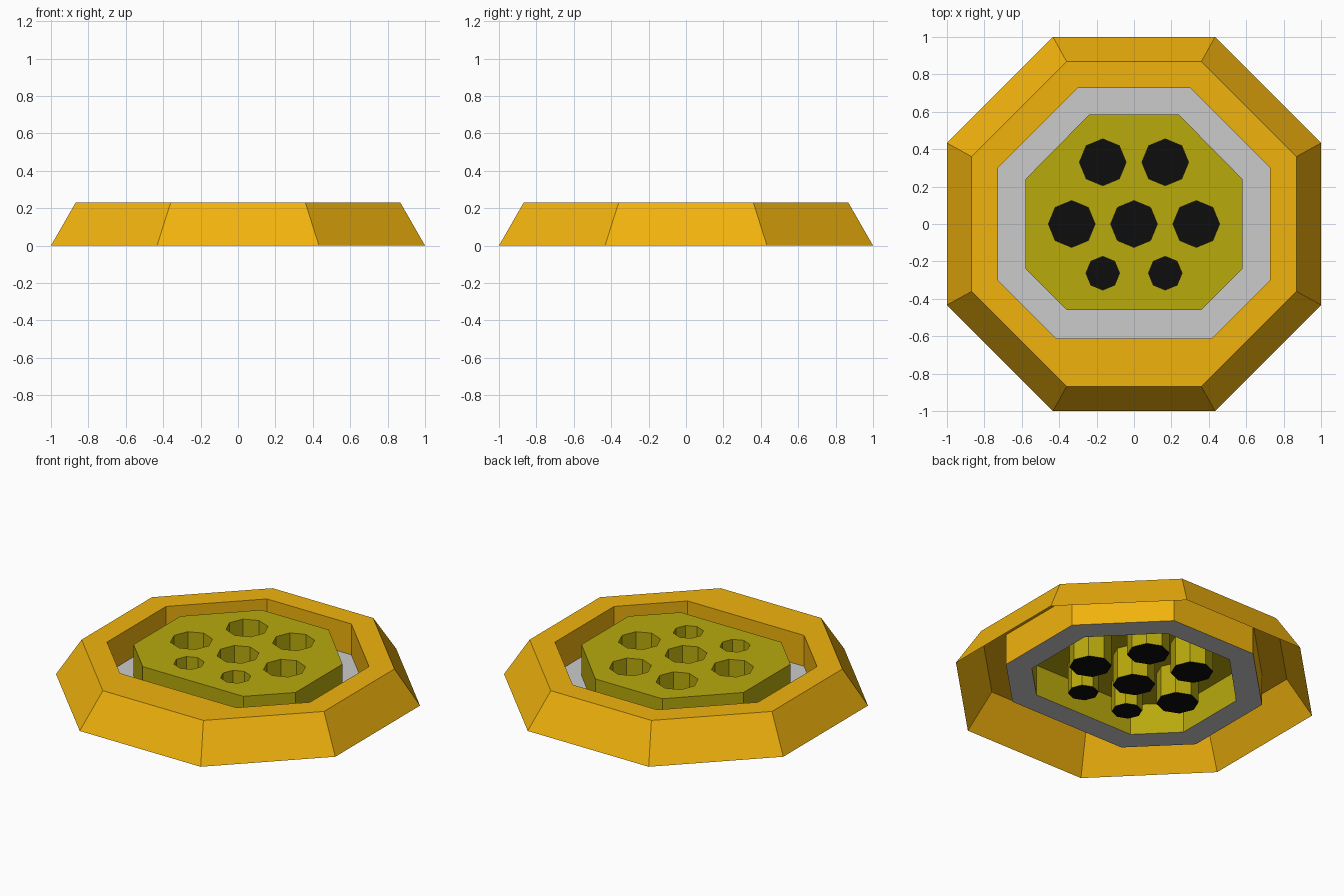
import bpy, bmesh, math

if "Cube" in bpy.data.objects:
    bpy.data.objects.remove(bpy.data.objects["Cube"])

TOP, FLOOR = 0.23, 0.03


def material(name, rgb):
    m = bpy.data.materials.new(name)
    m.diffuse_color = (*rgb, 1)
    m.use_nodes = True
    m.node_tree.nodes["Principled BSDF"].inputs["Base Color"].default_value = m.diffuse_color
    return m


def octagon(a, h, front, fh):
    """Counter-clockwise octagon: apothem a, half side h, front edge at y=-front with half width fh."""
    return [(fh, -front), (a, -h), (a, h), (h, a),
            (-h, a), (-a, h), (-a, -h), (-fh, -front)]


def circle(x, y, r):
    return [(x + r * math.cos(i * math.pi / 4), y + r * math.sin(i * math.pi / 4))
            for i in range(8)]


def loop(bm, pts, z):
    return [bm.verts.new((x, y, z)) for x, y in pts]


def bridge(bm, lower, upper):
    n = len(lower)
    for i in range(n):
        j = (i + 1) % n
        bm.faces.new((lower[i], lower[j], upper[j], upper[i]))


def finish(bm, name, mat=None):
    me = bpy.data.meshes.new(name)
    bm.to_mesh(me)
    bm.free()
    ob = bpy.data.objects.new(name, me)
    bpy.context.collection.objects.link(ob)
    if mat:
        me.materials.append(mat)
    return ob


def skin(name, levels, mat=None):
    """Open shell through a series of (outline, z) levels."""
    bm = bmesh.new()
    loops = [loop(bm, p, z) for p, z in levels]
    for a, b in zip(loops, loops[1:]):
        bridge(bm, a, b)
    finish(bm, name, mat)


orange = material("orange", (0.88, 0.45, 0.004))
olive = material("olive", (0.48, 0.40, 0.004))
black = material("black", (0.004, 0.004, 0.004))

base = octagon(1.0, 0.433, 1.0, 0.433)
rim = octagon(0.868, 0.36, 0.868, 0.36)
well = octagon(0.727, 0.302, 0.612, 0.417)
plate = octagon(0.58, 0.24, 0.46, 0.36)
plate[3:5] = [(0.24, 0.585), (-0.24, 0.585)]

# Sloped outer housing with the wall of the recess, open underneath
skin("housing", [(base, 0), (rim, TOP), (well, TOP), (well, FLOOR)], orange)

# Grey floor of the recess
skin("recess_floor", [(well, FLOOR), (plate, FLOOR)])

# Raised plate pierced by octagonal holes
holes = [(0, 0, 0.125)]
for s in (-1, 1):
    holes += [(s * 0.333, 0, 0.125), (s * 0.167, 0.33, 0.125), (s * 0.167, -0.263, 0.09)]

bm = bmesh.new()
low, high = loop(bm, plate, FLOOR), loop(bm, plate, TOP)
bridge(bm, low, high)
rings = [high]
for h in holes:
    top, bottom = loop(bm, circle(*h), TOP), loop(bm, circle(*h), FLOOR)
    bridge(bm, top, bottom)
    rings.append(top)
edges = [bm.edges.get((r[i], r[(i + 1) % 8])) for r in rings for i in range(8)]
filled = bmesh.ops.triangle_fill(bm, use_beauty=True, use_dissolve=False,
                                 edges=edges, normal=(0, 0, 1))
for f in filled["geom"]:
    if isinstance(f, bmesh.types.BMFace):
        f.normal_update()
        if f.normal.z < 0:
            f.normal_flip()
finish(bm, "pierced_plate", olive)

# Black discs closing the bottom of the holes
bm = bmesh.new()
for h in holes:
    bm.faces.new(loop(bm, circle(*h), FLOOR))
finish(bm, "hole_bottoms", black)
